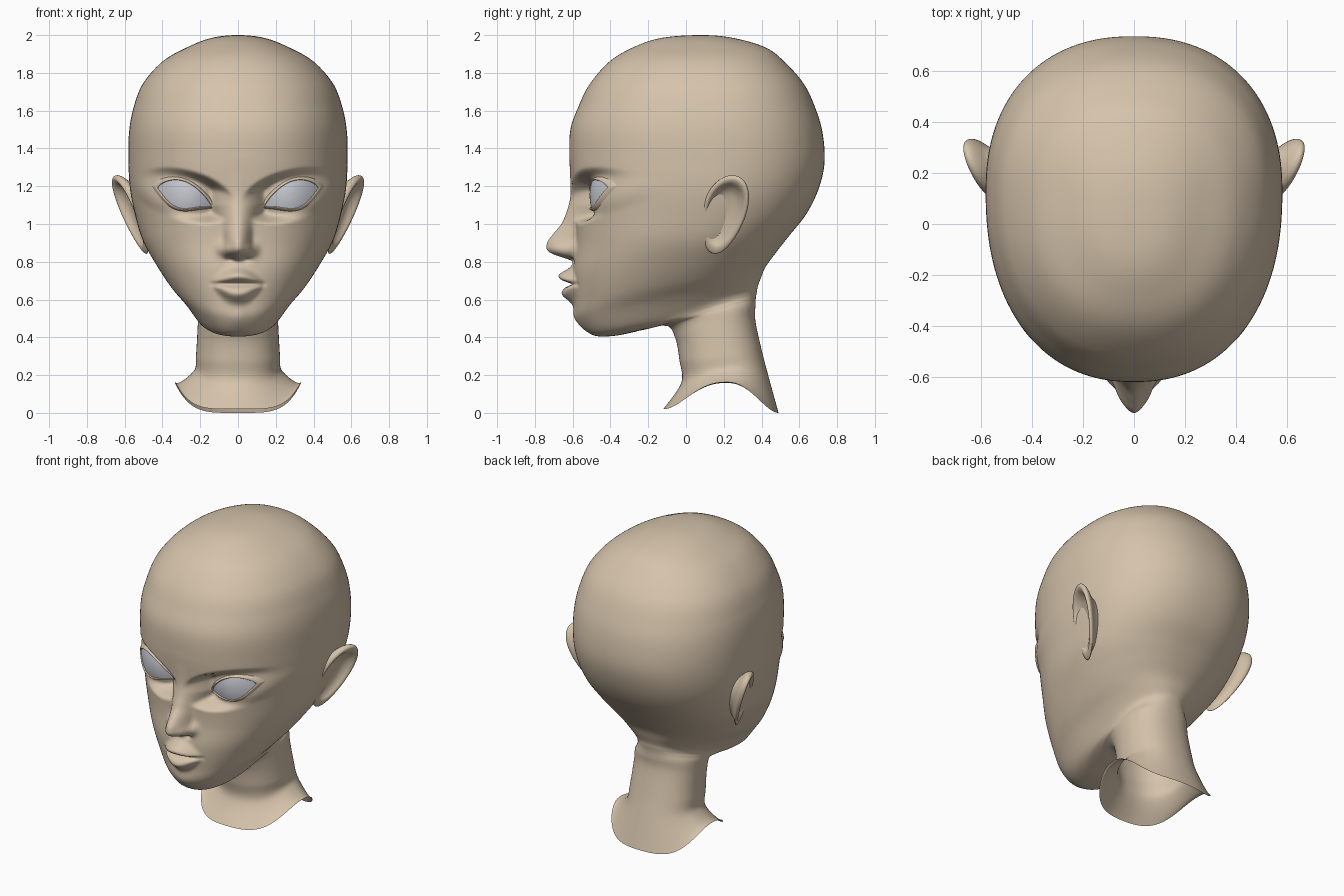
import bpy, bmesh
from math import sin, cos, pi, exp, log, copysign, hypot

cube = bpy.data.objects.get("Cube")
if cube:
    bpy.data.objects.remove(cube, do_unlink=True)


def material(name, color):
    mat = bpy.data.materials.new(name)
    mat.use_nodes = True
    mat.diffuse_color = (*color, 1)
    bsdf = next(n for n in mat.node_tree.nodes if n.type == 'BSDF_PRINCIPLED')
    bsdf.inputs["Base Color"].default_value = (*color, 1)
    bsdf.inputs["Roughness"].default_value = 0.7
    return mat


SKIN = material("warm_beige_skin", (0.67, 0.55, 0.41))
EYE = material("pale_grey_eye", (0.57, 0.58, 0.63))


def loft(name, rings, mat, faces_front=False):
    """Skin a list of closed point rings into one smooth object."""
    bm = bmesh.new()
    rows = [[bm.verts.new(p) for p in ring] for ring in rings]
    for a, b in zip(rows, rows[1:]):
        for i in range(len(a)):
            bm.faces.new((a[i - 1], a[i], b[i], b[i - 1]))
    bmesh.ops.remove_doubles(bm, verts=bm.verts, dist=0.00001)
    bmesh.ops.recalc_face_normals(bm, faces=bm.faces)
    if faces_front:
        bm.normal_update()
        if sum(f.normal.y * f.calc_area() for f in bm.faces) > 0:
            bmesh.ops.reverse_faces(bm, faces=bm.faces)
    for f in bm.faces:
        f.smooth = True
    mesh = bpy.data.meshes.new(name)
    bm.to_mesh(mesh)
    bm.free()
    mesh.materials.append(mat)
    obj = bpy.data.objects.new(name, mesh)
    bpy.context.collection.objects.link(obj)
    return obj


def spline(points, t):
    """Catmull-Rom through evenly spaced tuples; t counts points."""
    last = len(points) - 1
    t = min(max(t, 0), last)
    i = min(int(t), last - 1)
    u = t - i
    quad = [points[min(max(k, 0), last)] for k in range(i - 1, i + 3)]
    return [b + u * (c - a + u * (2 * a - 5 * b + 4 * c - d + u * (3 * (b - c) + d - a))) / 2
            for a, b, c, d in zip(*quad)]


def bump(a, b):
    return exp(-a * a - b * b)


def smooth(t):
    t = min(max(t, 0), 1)
    return t * t * (3 - 2 * t)


def lerp(a, b, t):
    return a + (b - a) * t


# Tilted rings from crown to neck: front y, front z, back y, back z, half width
RINGS = [
    (.08, 2, .08, 2, 0), (-.13, 1.985, .25, 1.985, .14),
    (-.28, 1.935, .42, 1.935, .27), (-.405, 1.86, .52, 1.86, .4),
    (-.51, 1.74, .625, 1.74, .505), (-.57, 1.62, .69, 1.6, .555),
    (-.612, 1.5, .725, 1.47, .577), (-.617, 1.35, .733, 1.32, .58),
    (-.605, 1.2, .7, 1.18, .572), (-.59, 1.05, .635, 1.05, .545),
    (-.585, .9, .54, .93, .505), (-.6, .75, .47, .84, .44),
    (-.59, .6, .42, .77, .365), (-.577, .5, .395, .71, .29),
    (-.5, .415, .38, .67, .235), (-.38, .408, .375, .64, .212),
    (-.22, .44, .37, .61, .207), (-.1, .46, .368, .57, .21),
    (-.055, .39, .367, .49, .214), (-.035, .28, .4, .335, .222),
    (-.025, .16, .435, .2, .235), (-.12, .02, .49, 0, .335)]
# Mirrored ring over the pole keeps the crown round
yf, zf, yb, zb, half = RINGS[1]
PATH = [(yb, zb, yf, zf, -half)] + RINGS
# Nose ridge depth, stepping down from the brow
NOSE = [(y,) for y in (-.59, -.6, -.603, -.608, -.62, -.637, -.66, -.7,
                       -.735, -.722, -.585, -.45)]
EYE_X, EYE_Z = .283, 1.15


def eye_depth(x, z):
    return -.51 + 3.3 * max(x - .255, -.11) ** 2 + 2 * (z - EYE_Z) ** 2


def sculpt(x, y, z):
    """Press in the eye sockets and raise the nose and lips."""
    x = abs(x)
    # Eye sockets
    s = hypot((x - EYE_X) / .165, (z - EYE_Z - .2 * (x - EYE_X)) / .085)
    y = lerp(y, eye_depth(x, z) + .006, 1 - smooth((s - 1) / .7))
    # Nose, blended softly into the face
    if x < .25 and .74 < z < 1.36:
        ridge = spline(NOSE, (1.3 - z) / .05)[0]
        nose = ridge + max(.05, -.57 - ridge) * (x / .08) ** 2
        k = .01
        y = min(y, nose) - k * log(1 + exp(-abs(y - nose) / k))
        y -= .045 * bump((x - .075) / .03, (z - .865) / .035)
        y += .03 * bump((x - .042) / .022, (z - .815) / .014)
    # Lips and the line between them
    if x < .15:
        c = cos(pi / 2 * min(x / .135, 1))
        y -= .075 * c * bump(0, (z - .684 - .04 * c) / (.015 + .022 * c))
        y -= .065 * c * bump(0, (z - .682 + .05 * c) / (.015 + .03 * c))
    if x < .2:
        y += .035 * bump((x / .13) ** 4, (z - .682) / .011)
        y -= .012 * bump(x / .05, (z - .5) / .06)
    return y


# Head and neck
SEGMENTS, STEPS = 160, 16
head = []
for n in range((len(RINGS) - 1) * STEPS + 1):
    j = n / STEPS
    yf, zf, yb, zb, half = spline(PATH, j + 1)
    lift = .155 * (max(0, j - 19) / 2) ** 2
    ring = []
    for i in range(SEGMENTS):
        u = 2 * i / SEGMENTS - 1
        a = copysign(pi * abs(u) ** 1.4, u)
        x = half * copysign(abs(sin(a)) ** .89, sin(a))
        c = copysign(abs(cos(a)) ** .89, cos(a))
        f = .55 - (.55 if c > 0 else .45) * c
        y, z = lerp(yf, yb, f), lerp(zf, zb, f) + lift * sin(a) ** 4
        if c > 0 and y < -.1 and .43 < z < 1.5:
            y = sculpt(x, y, z)
        ring.append((x, y, z))
    head.append(ring)
loft("head_and_neck", head, SKIN)


def almond(side, scale, offset, count=64):
    """Eye outline, scaled about its middle and laid on the eye surface."""
    ring = []
    for i in range(count):
        th = 2 * pi * i / count
        t = (1 - cos(th)) / 2
        x, z = .14 + .285 * t, 1.09 + .1 * t
        if th < pi:
            z += .085 * max(sin(pi * t), 0) ** .7
        else:
            z -= .065 * sin(pi * t ** 1.5)
        x, z = EYE_X + (x - EYE_X) * scale, EYE_Z + (z - EYE_Z) * scale
        ring.append((side * x, eye_depth(x, z) + offset, z))
    return ring


def ear_ring(side, r, out, count=48):
    """One ring of the ear, leaning outward at the back and top."""
    ring = []
    for i in range(count):
        t = 2 * pi * i / count
        s = sin(t)
        y = .2 + r * (.045 * s + (.118 + .02 * s) * cos(t))
        z = 1.05 + r * .208 * s
        x = .565 + .35 * (y - .2) + .3 * (z - 1.05) + out * (1 - .35 * r * (1 - s))
        ring.append((side * x, y, z))
    return ring


EAR = [(0, -.035), (.3, -.035), (.55, -.03), (.7, -.012), (.8, .012), (.88, .02),
       (.95, .016), (1, 0), (.98, -.02), (.9, -.04), (.75, -.07), (.6, -.15)]
LID = [(.99, .008), (.995, -.004), (1.03, -.011), (1.1, -.01), (1.18, 0), (1.28, .016)]

for side, label in ((1, "left"), (-1, "right")):
    # Eye
    loft(label + "_eye", [almond(side, k / 8 * 1.01, 0) for k in range(9)], EYE, True)
    # Eyelid rim
    loft(label + "_eyelid", [almond(side, *p) for p in LID], SKIN, True)
    # Ear
    fine = [spline(EAR, k / 3) for k in range(3 * len(EAR) - 2)]
    loft(label + "_ear", [ear_ring(side, *p) for p in fine], SKIN)
